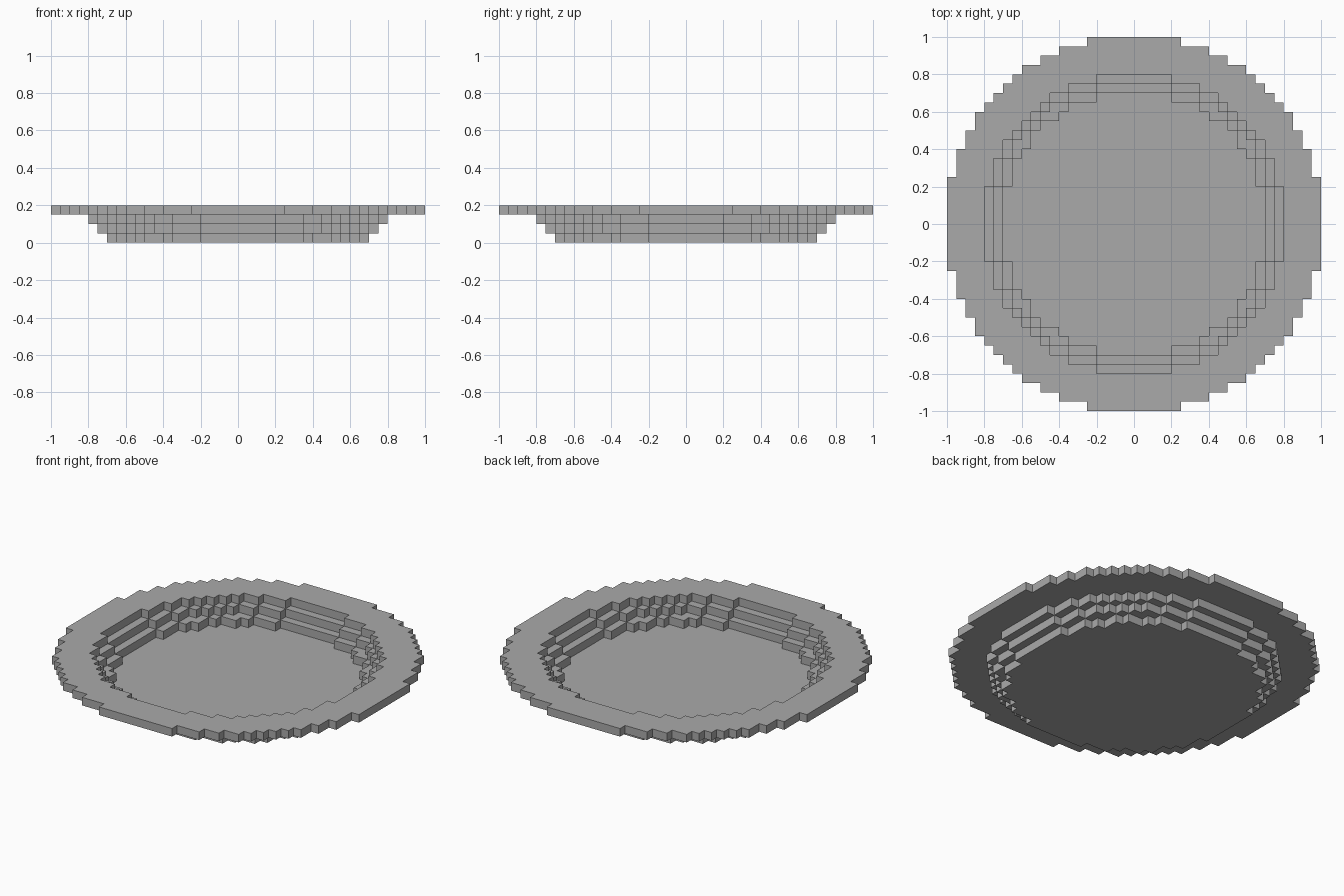
import bpy
import bmesh

if "Cube" in bpy.data.objects:
    bpy.data.objects.remove(bpy.data.objects["Cube"], do_unlink=True)

CELL = 0.05  # edge length of one block

# Single stone-grey colour
grey = bpy.data.materials.new("grey")
grey.use_nodes = True
grey.diffuse_color = (0.40, 0.40, 0.40, 1)
grey.node_tree.nodes["Principled BSDF"].inputs["Base Color"].default_value = (0.40, 0.40, 0.40, 1)


def block_ring(name, level, outer_sq, inner_sq):
    """One layer of blocks; limits are squared radii measured in blocks."""
    bm = bmesh.new()
    bmesh.ops.create_grid(bm, x_segments=40, y_segments=40, size=1.0)
    unwanted = []
    for face in bm.faces:
        c = face.calc_center_median()
        dist_sq = (c.x ** 2 + c.y ** 2) / CELL ** 2
        if not inner_sq < dist_sq < outer_sq:
            unwanted.append(face)
    bmesh.ops.delete(bm, geom=unwanted, context='FACES')
    mesh = bpy.data.meshes.new(name)
    bm.to_mesh(mesh)
    bm.free()
    mesh.materials.append(grey)
    obj = bpy.data.objects.new(name, mesh)
    obj.location.z = level * CELL
    bpy.context.collection.objects.link(obj)
    # Give the flat layer the height of one block, growing upward
    thick = obj.modifiers.new("block_height", 'SOLIDIFY')
    thick.thickness = CELL
    thick.offset = 1.0


# Squared radii of the stepped circles, from the floor out to the rim
FLOOR, LOWER, UPPER, RIM = 201.5, 229.5, 258.0, 407.0

block_ring("plate_floor", 0, FLOOR, -1)
block_ring("lower_step", 1, LOWER, FLOOR)
block_ring("upper_step", 2, UPPER, LOWER)
block_ring("plate_rim", 3, RIM, UPPER)
